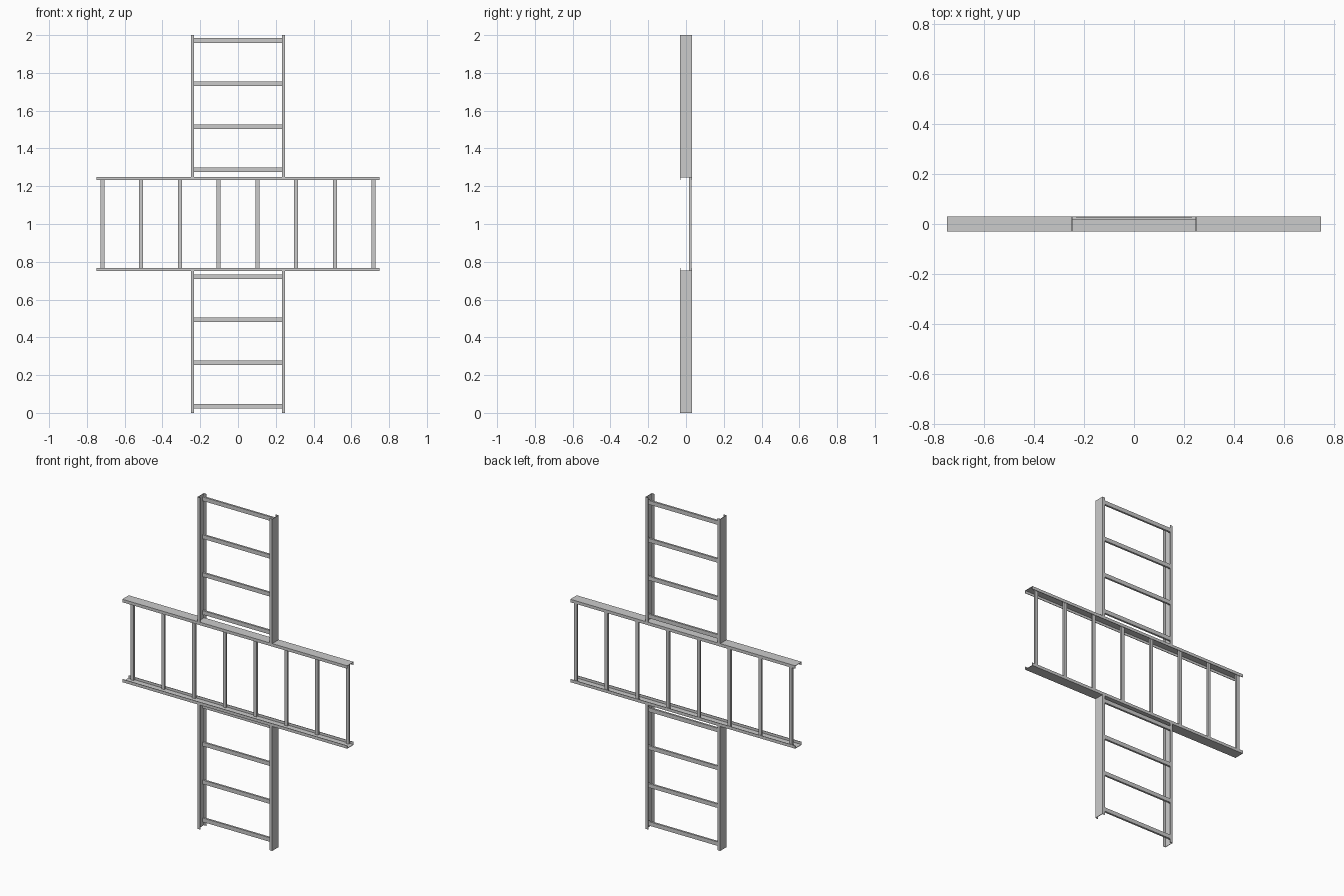
import bpy, bmesh

if "Cube" in bpy.data.objects:
    bpy.data.objects.remove(bpy.data.objects["Cube"])

OUT = 0.25      # outer half width of each ladder
D = 0.031       # half depth of the rails
FL = 0.018      # flange width
T = 0.003       # sheet thickness


def mesh_object(name, bm):
    bmesh.ops.recalc_face_normals(bm, faces=bm.faces)
    me = bpy.data.meshes.new(name)
    bm.to_mesh(me)
    bm.free()
    ob = bpy.data.objects.new(name, me)
    bpy.context.collection.objects.link(ob)
    return ob


def channel(name, place, a, b):
    """C-shaped rail: profile points (inward, y) swept from a to b."""
    profile = [(0, -D), (FL, -D), (FL, -D + T), (T, -D + T),
               (T, D - T), (FL, D - T), (FL, D), (0, D)]
    bm = bmesh.new()
    face = bm.faces.new([bm.verts.new(place(u, y, a)) for u, y in profile])
    new = bmesh.ops.extrude_face_region(bm, geom=[face])["geom"]
    verts = [v for v in new if isinstance(v, bmesh.types.BMVert)]
    start, end = place(0, 0, a), place(0, 0, b)
    move = [e - s for s, e in zip(start, end)]
    bmesh.ops.translate(bm, verts=verts, vec=move)
    # keep the start cap closed
    bm.verts.ensure_lookup_table()
    if not any(len(f.verts) == 8 and all(v.index < 8 for v in f.verts) for f in bm.faces):
        bm.faces.new(bm.verts[:8])
    return mesh_object(name, bm)


def box(name, lo, hi):
    bm = bmesh.new()
    bmesh.ops.create_cube(bm, size=1)
    for v in bm.verts:
        v.co = [(l + h) / 2 + c * (h - l) for l, h, c in zip(lo, hi, v.co)]
    return mesh_object(name, bm)


# Side rails, channels opening towards the ladder middle
for s in (-1, 1):
    channel("cross_rail", lambda u, y, t: (t, y, 1 + s * (OUT - u)), -0.75, 0.75)
    for a, b in ((0, 0.75), (1.25, 2)):
        channel("upright_rail", lambda u, y, t: (s * (OUT - u), y, t), a, b)

# Rungs sit against the back flanges
Y0, Y1 = 0.016, D - T
R = OUT - T
for i in range(4):
    for base in (0.036, 1.286):
        z = base + i * 0.2285
        box("horizontal_rung", (-R, Y0, z - 0.012), (R, Y1, z + 0.012))
for i in range(8):
    x = -0.718 + i * 1.436 / 7
    box("vertical_rung", (x - 0.01, Y0, 1 - R), (x + 0.01, Y1, 1 + R))
